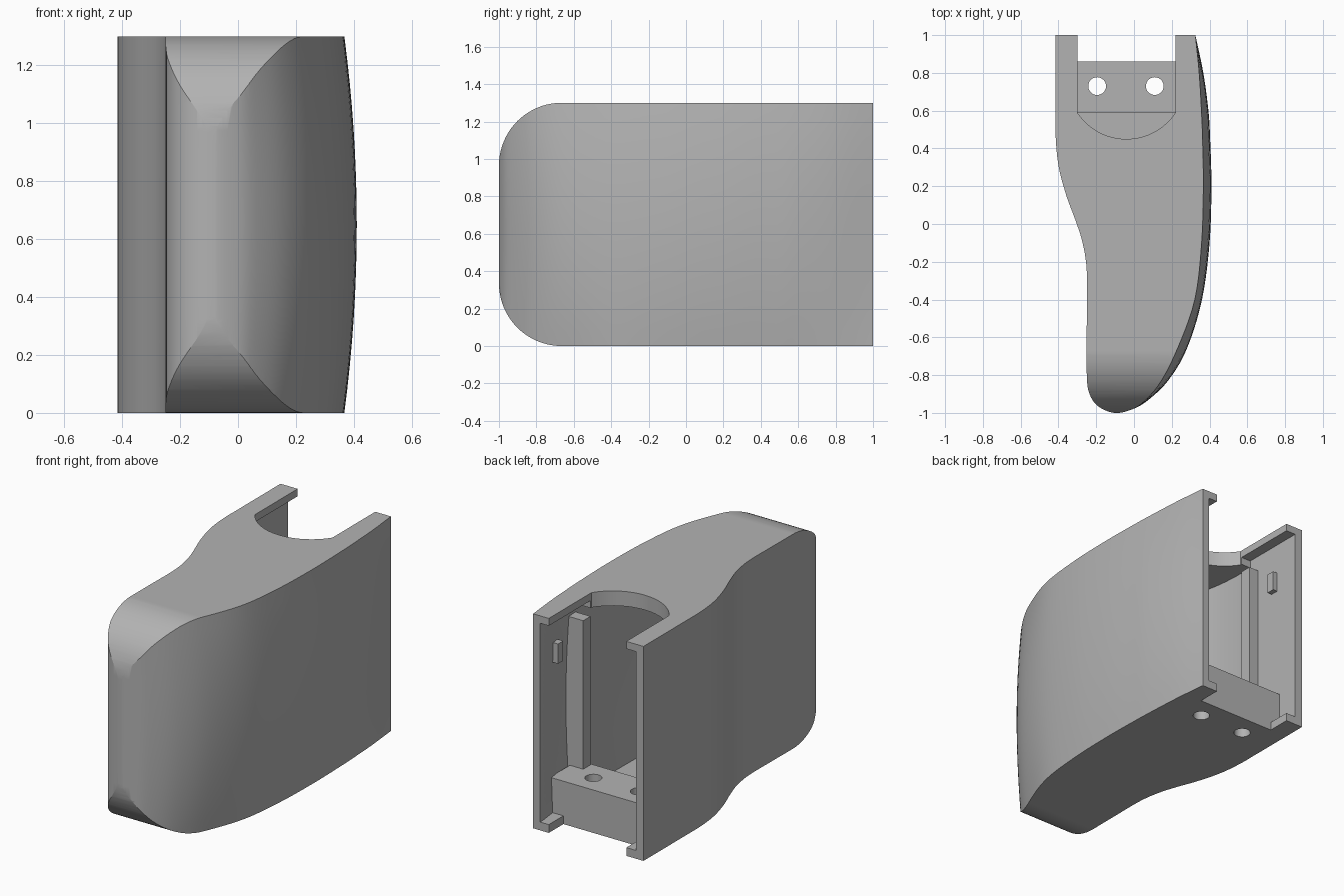
import bpy, bmesh, math
from mathutils import Vector

old = bpy.data.objects.get("Cube")
if old:
    bpy.data.objects.remove(old, do_unlink=True)

H = 1.30          # body height
WALL = 0.05

grey = bpy.data.materials.new("plain grey")
grey.use_nodes = True
colour = (0.45, 0.45, 0.45, 1)
grey.diffuse_color = colour
grey.node_tree.nodes["Principled BSDF"].inputs["Base Color"].default_value = colour

# Outline control points: (y, x at mid height, x at top and bottom)
LEFT = [(y, x, x) for y, x in [
    (1, -.415), (.6, -.415), (.45, -.414), (.3, -.398), (.15, -.358), (.02, -.31),
    (-.1, -.272), (-.25, -.25), (-.5, -.25), (-.8, -.25), (-.9, -.235), (-.965, -.19)]]
RIGHT = [(-1, -.105, -.105), (-.985, -.02, -.02), (-.94, .065, .045), (-.83, .18, .14),
         (-.66, .28, .23), (-.4, .36, .322), (-.1, .40, .358), (.2, .41, .367),
         (.45, .403, .363), (.6, .394, .357), (.8, .367, .345), (1, .325, .325)]


def smooth_path(pts, steps=5):
    """Catmull-Rom curve through the control points."""
    p = [Vector(q) for q in pts]
    p = [2 * p[0] - p[1]] + p + [2 * p[-1] - p[-2]]
    out = []
    for a, b, c, d in zip(p, p[1:], p[2:], p[3:]):
        for i in range(steps):
            t = i / steps
            out.append(0.5 * (2 * b + (c - a) * t + (2 * a - 5 * b + 4 * c - d) * t * t
                              + (3 * b - a - 3 * c + d) * t ** 3))
    return out + [p[-2]]


def make(name, rings):
    """Skin a stack of equal rings and cap both ends."""
    bm = bmesh.new()
    loops = [[bm.verts.new(co) for co in ring] for ring in rings]
    n = len(loops[0])
    for lo, hi in zip(loops, loops[1:]):
        for i in range(n):
            j = (i + 1) % n
            bm.faces.new((lo[i], lo[j], hi[j], hi[i]))
    bm.faces.new(loops[0][::-1])
    bm.faces.new(loops[-1])
    bmesh.ops.recalc_face_normals(bm, faces=bm.faces)
    mesh = bpy.data.meshes.new(name)
    bm.to_mesh(mesh)
    bm.free()
    mesh.materials.append(grey)
    ob = bpy.data.objects.new(name, mesh)
    bpy.context.collection.objects.link(ob)
    return ob


def prism(name, pts, z0, z1):
    return make(name, [[(x, y, z) for x, y in pts] for z in (z0, z1)])


def box(name, x0, x1, y0, y1, z0, z1):
    return prism(name, [(x0, y0), (x1, y0), (x1, y1), (x0, y1)], z0, z1)


def bulged(name, z0, z1, inset=0.0, y_min=-2.0, slices=16):
    """Body form whose right side bows outward at mid height."""
    path = smooth_path(LEFT + RIGHT)
    front = min(range(len(path)), key=lambda i: path[i].x)
    rings = []
    for k in range(slices + 1):
        z = z0 + (z1 - z0) * k / slices
        bow = 1 - ((z - H / 2) / (H / 2)) ** 2
        ring = []
        for i, (y, mid, end) in enumerate(path):
            if y < y_min:
                continue
            x = end + (mid - end) * bow + (inset if i < front else -inset)
            if inset and y > .999:
                y = 1.05
            ring.append((x, y, z))
        rings.append(ring)
    return make(name, rings)


def boolean(ob, cutter, operation="DIFFERENCE", keep=False):
    mod = ob.modifiers.new("cut", "BOOLEAN")
    mod.operation = operation
    mod.solver = "EXACT"
    mod.object = cutter
    bpy.context.view_layer.objects.active = ob
    bpy.ops.object.modifier_apply(modifier=mod.name)
    if not keep:
        bpy.data.objects.remove(cutter, do_unlink=True)


# Outer body, trimmed to rounded front corners
body = bulged("housing_shell", 0, H)
R = .335
corner = [math.radians(90 * i / 20) for i in range(21)]
side = [(1.2, -.0), (1.2, H)]
side += [(-1 + R - R * math.sin(a), H - R + R * math.cos(a)) for a in corner]
side += [(-1 + R - R * math.cos(a), R - R * math.sin(a)) for a in corner]
trim = make("trim", [[(x, y, z) for y, z in side] for x in (-1, 1)])
boolean(body, trim, "INTERSECT")

# Hollow interior, with thinner lips at the open back
boolean(body, bulged("cavity", .05, H - .09, WALL, -.6))
boolean(body, bulged("rear_cavity", .05, H - .045, WALL, .595))

# Top slot with arc end, and notch in the floor
SX0, SX1 = -.30, .22
cx, cy, r = (SX0 + SX1) / 2, .761, .311
half = math.asin((SX1 - SX0) / 2 / r)
arc = [(cx + r * math.sin(a), cy - r * math.cos(a))
       for a in (-half + 2 * half * i / 24 for i in range(25))]
boolean(body, prism("slot", [(SX0, 1.1)] + arc + [(SX1, 1.1)], 1.1, 1.5))
boolean(body, box("notch", SX0, SX1, .86, 1.1, -.1, .1))

# Mounting block with two through holes
block = box("mounting_block", -.385, .31, .59, .86, .02, .26)
for hx in (-.195, .11):
    ring = [(hx + .047 * math.cos(math.tau * i / 32), .73 + .047 * math.sin(math.tau * i / 32))
            for i in range(32)]
    hole = prism("hole", ring, -.1, .5)
    boolean(body, hole, keep=True)
    boolean(block, hole)

# Guide ribs and catch tabs on both inner walls
parts = [body, block,
         box("left_rib", .22, .335, .60, .67, .25, 1.16),
         box("right_rib", -.39, -.30, .60, .67, .25, 1.16),
         box("left_tab", .27, .33, .79, .84, .95, 1.07),
         box("right_tab", -.39, -.335, .79, .84, .95, 1.07)]

# Smooth curved walls, keep corners crisp
bpy.ops.object.select_all(action="DESELECT")
for ob in parts[:2]:
    ob.select_set(True)
bpy.context.view_layer.objects.active = body
bpy.ops.object.shade_smooth_by_angle(angle=math.radians(25))
for ob in parts[:2]:
    mod = ob.modifiers.new("clean shading", "WEIGHTED_NORMAL")
    mod.keep_sharp = True
